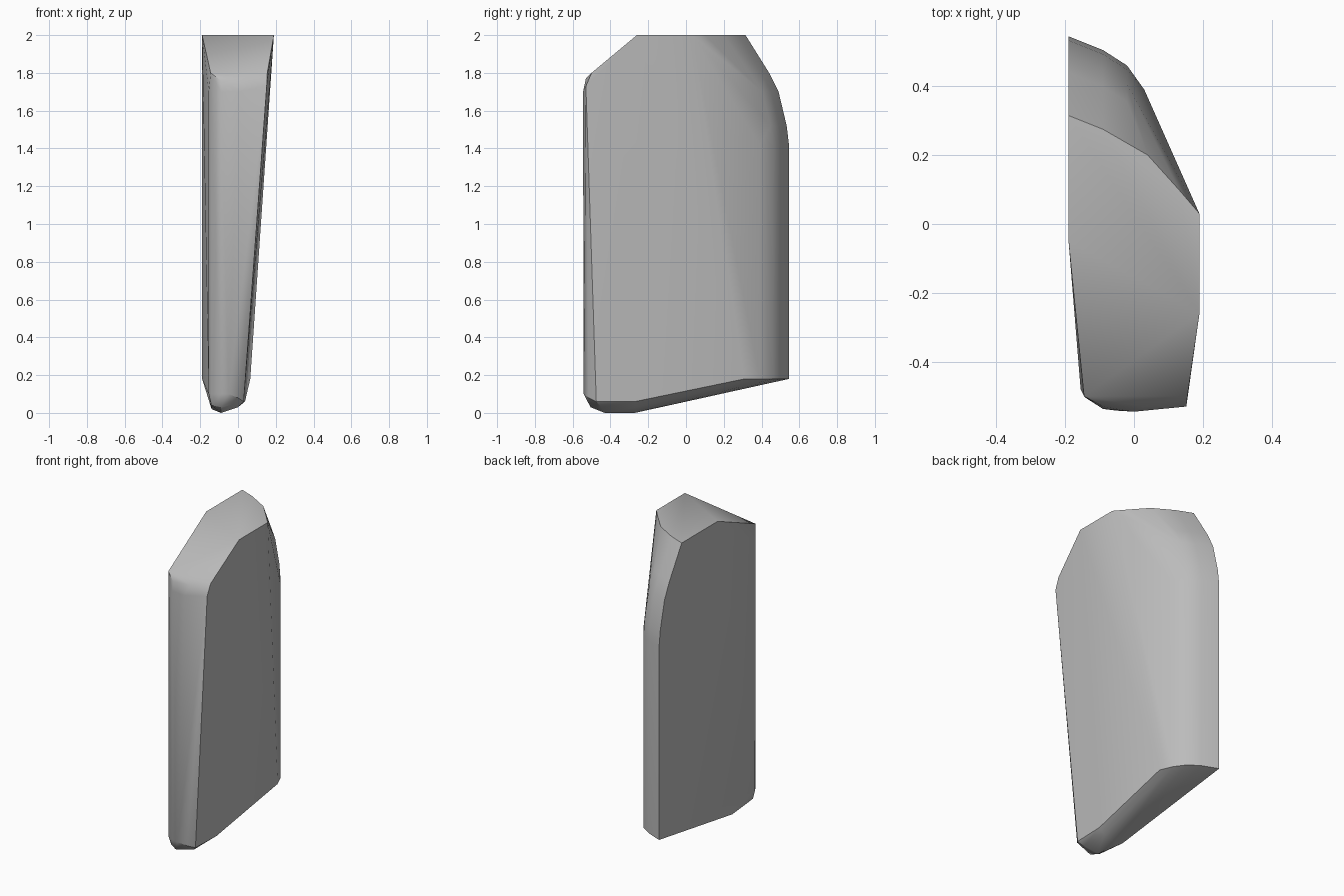
import bpy, bmesh, math

cube = bpy.data.objects.get("Cube")
if cube:
    bpy.data.objects.remove(cube, do_unlink=True)

grey = bpy.data.materials.new("stone_grey")
grey.use_nodes = True
colour = (0.5, 0.5, 0.5, 1)
grey.diffuse_color = colour
grey.node_tree.nodes["Principled BSDF"].inputs["Base Color"].default_value = colour

points = []

# Rounded back: one plan curve, drawn in towards the crown
back_curve = [(-0.19, 0.545), (-0.09, 0.505), (-0.02, 0.46), (0.03, 0.39)]
crown_profile = [(0.18, 0), (1.42, 0), (1.52, 0.012), (1.7, 0.055), (1.8, 0.105), (2, 0.23)]
for z, inset in crown_profile:
    points += [(x, y - inset, z) for x, y in back_curve[:3]]
points += [(0.03, 0.39, z) for z in (0.18, 1.42)]
points += [(0.065, 0.31, 0.18)]

# Flat top and the sloping front shoulder
points += [(0.04, 0.2, 2), (0.13, 0.1, 2), (0.19, 0.03, 2), (0.19, -0.26, 2), (-0.19, -0.05, 2)]
points += [(-0.145, -0.5, 1.8), (0.155, -0.5, 1.8)]

# Rounded front, tapering towards the foot
front_curve = [(-0.155, -0.48), (-0.14, -0.505), (-0.09, -0.537), (0, -0.545)]
points += [(x, y, 1.7) for x, y in front_curve]
points += [(0.152, -0.53, 1.73), (-0.09, -0.53, 1.76), (0.03, -0.53, 1.77)]
points += [(x, y, 0.1) for x, y in front_curve[:3]]
points += [(-0.05, -0.542, 0.1), (0.0, -0.515, 0.08), (0.03, -0.475, 0.06)]

# Chamfered foot rising towards the back
points += [(-0.14, -0.48, 0.04), (-0.09, -0.505, 0.03), (-0.09, -0.43, 0), (-0.09, -0.27, 0),
           (-0.14, -0.27, 0.02), (0, -0.45, 0.03), (0, -0.27, 0.03), (0.037, -0.27, 0.06)]

# Skin the sections as one convex block
bm = bmesh.new()
for p in points:
    bm.verts.new(p)
hull = bmesh.ops.convex_hull(bm, input=bm.verts)
loose = [v for v in bm.verts if not v.link_faces]
bmesh.ops.delete(bm, geom=loose, context="VERTS")
bmesh.ops.dissolve_limit(bm, angle_limit=math.radians(1), verts=bm.verts, edges=bm.edges)
bmesh.ops.recalc_face_normals(bm, faces=bm.faces)
mesh = bpy.data.meshes.new("stone_block")
bm.to_mesh(mesh)
bm.free()
mesh.materials.append(grey)
block = bpy.data.objects.new("stone_block", mesh)
bpy.context.collection.objects.link(block)

# Smooth the rounded corners, keep the cut edges crisp
bpy.ops.object.select_all(action="DESELECT")
block.select_set(True)
bpy.context.view_layer.objects.active = block
bpy.ops.object.shade_smooth_by_angle(angle=math.radians(30))
